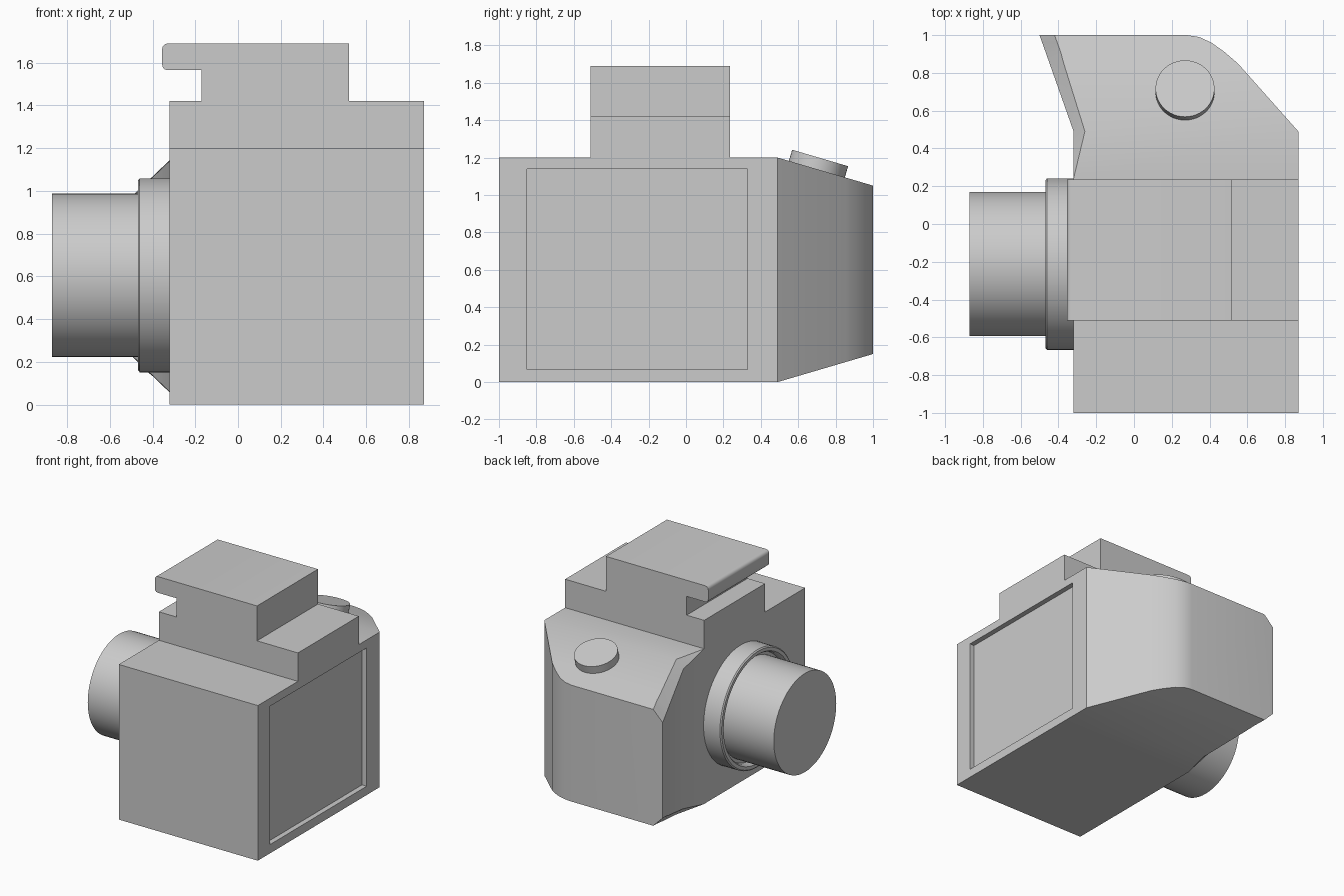
import bpy, bmesh, math
from mathutils import Matrix

if "Cube" in bpy.data.objects:
    bpy.data.objects.remove(bpy.data.objects["Cube"])


def finish(name, bm):
    bmesh.ops.remove_doubles(bm, verts=bm.verts, dist=0.0005)
    bmesh.ops.recalc_face_normals(bm, faces=bm.faces)
    mesh = bpy.data.meshes.new(name)
    bm.to_mesh(mesh)
    bm.free()
    obj = bpy.data.objects.new(name, mesh)
    bpy.context.collection.objects.link(obj)
    return obj


def activate(obj):
    bpy.ops.object.select_all(action='DESELECT')
    obj.select_set(True)
    bpy.context.view_layer.objects.active = obj


def smooth(obj):
    activate(obj)
    bpy.ops.object.shade_smooth_by_angle(angle=math.radians(35))


def loft(name, rings):
    """Skin a list of closed rings and cap both ends."""
    bm = bmesh.new()
    loops = [[bm.verts.new(p) for p in ring] for ring in rings]
    n = len(rings[0])
    for a, b in zip(loops, loops[1:]):
        for i in range(n):
            j = (i + 1) % n
            bm.faces.new((a[i], a[j], b[j], b[i]))
    bm.faces.new(loops[0])
    bm.faces.new(loops[-1])
    return finish(name, bm)


def lathe_x(name, profile, y, z, steps=64):
    """Spin (x, radius) points around an axis parallel to x."""
    bm = bmesh.new()
    verts = [bm.verts.new((x, 0, r)) for x, r in profile]
    edges = [bm.edges.new(e) for e in zip(verts, verts[1:])]
    bmesh.ops.spin(bm, geom=verts + edges, cent=(0, 0, 0), axis=(1, 0, 0),
                   angle=math.tau, steps=steps)
    bmesh.ops.translate(bm, verts=bm.verts, vec=(0, y, z))
    return finish(name, bm)


# Body with hand grip: sections along y as (y, front x, back x, front chamfer)
sections = [(-1.0, -0.32, 0.87, 0.0), (0.24, -0.32, 0.87, 0.0),
            (0.49, -0.32, 0.87, 0.06), (0.85, -0.447, 0.55, 0.075),
            (0.91, -0.468, 0.48, 0.08), (0.96, -0.486, 0.41, 0.08),
            (0.99, -0.497, 0.345, 0.08), (1.0, -0.5, 0.28, 0.08)]
rings = []
for y, xf, xb, c in sections:
    zb = max(0.0, (y - 0.49) * 0.294)
    zt = 1.2 - zb
    rings.append([(x, y, z) for x, z in
                  ((xf + c, zt), (xb, zt), (xb, zb), (xf + c, zb),
                   (xf, zb + c), (xf, zt - c))])
body = loft("camera_body", rings)

# Recessed screen in the back face
bm = bmesh.new()
bmesh.ops.create_cube(bm, size=1, matrix=Matrix.Translation((0.93, -0.26, 0.603))
                      @ Matrix.Diagonal((0.20, 1.18, 1.07, 1)))
cutter = finish("screen_cutter", bm)
cutter.hide_render = True
mod = body.modifiers.new("screen", 'BOOLEAN')
mod.operation = 'DIFFERENCE'
mod.solver = 'EXACT'
mod.object = cutter
activate(body)
bpy.ops.object.modifier_apply(modifier="screen")
bpy.data.objects.remove(cutter)
smooth(body)

# Viewfinder housing: side profile in xz with a rounded front overhang
r = 0.025
arc = lambda cz, a0: [(-0.355 + r + r * math.cos(math.radians(a0 - t)),
                       cz + r * math.sin(math.radians(a0 - t)))
                      for t in (0, 30, 60, 90)]
profile = ([(-0.32, 1.2), (-0.32, 1.42), (-0.17, 1.42), (-0.17, 1.565)]
           + arc(1.565 + r, 270) + arc(1.69 - r, 180)
           + [(0.52, 1.69), (0.52, 1.42), (0.87, 1.42), (0.87, 1.2)])
housing = loft("viewfinder_housing",
               [[(x, y, z) for x, z in profile] for y in (-0.51, 0.235)])
smooth(housing)

# Lens barrel and its mounting ring
lens = lathe_x("lens_barrel", [(-0.87, 0), (-0.87, 0.382), (-0.32, 0.382), (-0.32, 0)],
               -0.212, 0.605)
ring = lathe_x("lens_ring", [(-0.32, 0.382), (-0.42, 0.382), (-0.42, 0.405),
                             (-0.455, 0.41), (-0.468, 0.42), (-0.468, 0.445),
                             (-0.46, 0.454), (-0.32, 0.454), (-0.32, 0.382)],
               -0.212, 0.605)
smooth(lens)
smooth(ring)

# Shutter button tilted to follow the sloping grip
bm = bmesh.new()
bmesh.ops.create_cone(bm, cap_ends=True, segments=48, radius1=0.156, radius2=0.156,
                      depth=0.10, matrix=Matrix.Translation((0.27, 0.703, 1.15))
                      @ Matrix.Rotation(math.radians(-16.4), 4, 'X'))
button = finish("shutter_button", bm)
smooth(button)
